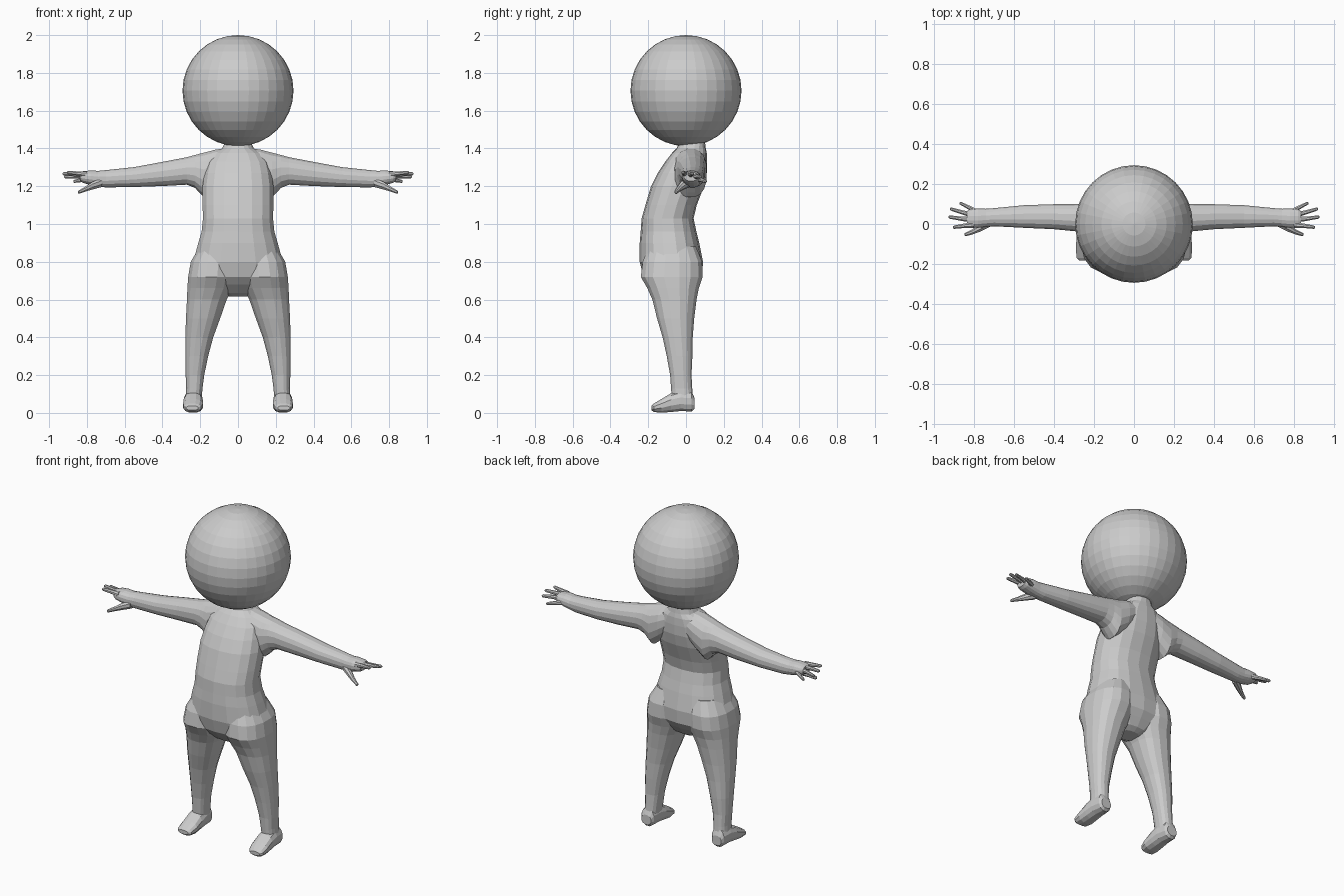
import bpy, bmesh
from math import cos, sin, pi, copysign

# axis -> order in which (axis, a, b) is mapped to x, y, z
ORDER = {'x': lambda t, a, b: (t, a, b),
         'y': lambda t, a, b: (a, t, b),
         'z': lambda t, a, b: (a, b, t)}


def loft(name, axis, stations, side=1, sides=16, power=2.3):
    """Closed skin through rounded sections (t, a0, a1, b0, b1) along an axis."""
    bm = bmesh.new()
    rings = []
    for t, a0, a1, b0, b1 in stations:
        ring = []
        for i in range(sides):
            an = 2 * pi * (i + 0.5) / sides
            ca, sa = cos(an), sin(an)
            a = (a0 + a1) / 2 + (a1 - a0) / 2 * copysign(abs(ca) ** (2 / power), ca)
            b = (b0 + b1) / 2 + (b1 - b0) / 2 * copysign(abs(sa) ** (2 / power), sa)
            x, y, z = ORDER[axis](t, a, b)
            ring.append(bm.verts.new((x * side, y, z)))
        rings.append(ring)
    for r, q in zip(rings, rings[1:]):
        for i in range(sides):
            j = (i + 1) % sides
            bm.faces.new((r[i], r[j], q[j], q[i]))
    bm.faces.new(rings[0])
    bm.faces.new(rings[-1])
    bmesh.ops.recalc_face_normals(bm, faces=bm.faces)
    me = bpy.data.meshes.new(name)
    bm.to_mesh(me)
    bm.free()
    ob = bpy.data.objects.new(name, me)
    bpy.context.collection.objects.link(ob)
    return ob


def finger(name, points, side):
    """Tapered digit through points (x, y, z, radius)."""
    x, y, z, r = points[-1]
    pts = points + [(x + 0.006, y, z, r * 0.5)]
    return loft(name, 'x', [(x, y - r, y + r, z - r, z + r) for x, y, z, r in pts],
                side, 8, 2)


# Torso: neck down to crotch (z, half width, front, back)
torso = [(1.44, .065, -.03, .10), (1.40, .085, -.05, .105), (1.375, .13, -.075, .11),
         (1.33, .165, -.11, .112), (1.27, .18, -.15, .11), (1.20, .19, -.185, .095),
         (1.10, .19, -.215, .057), (1.03, .188, -.235, .04), (.96, .195, -.24, .055),
         (.90, .213, -.245, .07), (.80, .24, -.245, .09), (.72, .235, -.225, .085),
         (.68, .20, -.19, .06), (.635, .12, -.14, .03), (.617, .06, -.10, 0)]
body = loft("body", 'z', [(z, -w, w, f, b) for z, w, f, b in torso], sides=18)

# Limb sections for one side
leg = [(.88, .02, .205, -.20, .055), (.80, .012, .252, -.232, .088),
       (.72, .015, .266, -.242, .091), (.66, .028, .27, -.207, .07),
       (.60, .058, .272, -.18, .058), (.50, .093, .277, -.155, .045),
       (.40, .13, .28, -.125, .037), (.30, .157, .28, -.103, .035),
       (.20, .178, .278, -.085, .03), (.13, .187, .275, -.08, .034),
       (.06, .193, .279, -.075, .039)]
foot = [(.045, .205, .27, .02, .08), (.03, .195, .28, .006, .115),
        (-.03, .187, .287, .008, .12), (-.08, .185, .29, .003, .105),
        (-.13, .184, .292, 0, .075), (-.17, .194, .288, .004, .05),
        (-.183, .21, .275, .014, .038)]
arm = [(.05, -.05, .10, 1.26, 1.405), (.12, -.065, .11, 1.19, 1.395),
       (.18, -.06, .11, 1.14, 1.38), (.205, -.052, .107, 1.165, 1.373),
       (.228, -.047, .104, 1.19, 1.367), (.27, -.04, .102, 1.207, 1.355),
       (.40, -.027, .10, 1.20, 1.33), (.55, -.02, .095, 1.195, 1.302),
       (.70, -.012, .08, 1.193, 1.286), (.74, -.015, .077, 1.198, 1.282),
       (.78, -.02, .078, 1.206, 1.284), (.82, -.018, .075, 1.217, 1.28),
       (.836, -.01, .065, 1.227, 1.274)]
digits = [
    [(.80, -.004, 1.263, .016), (.85, -.009, 1.268, .012), (.90, -.016, 1.272, .009)],
    [(.80, .021, 1.259, .016), (.86, .026, 1.263, .012), (.923, .035, 1.266, .009)],
    [(.80, .044, 1.25, .016), (.855, .057, 1.252, .012), (.915, .075, 1.25, .009)],
    [(.78, .056, 1.239, .016), (.825, .082, 1.233, .012), (.866, .103, 1.226, .009)],
    [(.72, .01, 1.22, .026), (.77, -.018, 1.203, .022), (.81, -.04, 1.184, .014),
     (.842, -.052, 1.169, .01)]]

parts = []
for s in (1, -1):
    parts += [loft("leg", 'z', leg, s), loft("foot", 'y', foot, s, 12),
              loft("arm", 'x', arm, s)]
    parts += [finger("digit", d, s) for d in digits]

# Fuse the limbs into one continuous skin
bpy.context.view_layer.objects.active = body
for p in parts:
    m = body.modifiers.new("fuse", 'BOOLEAN')
    m.operation, m.solver, m.object = 'UNION', 'EXACT', p
    bpy.ops.object.modifier_apply(modifier=m.name)
    bpy.data.objects.remove(p, do_unlink=True)

# Head
bpy.ops.mesh.primitive_uv_sphere_add(segments=32, ring_count=16, radius=.294,
                                     location=(0, 0, 1.706))
bpy.context.object.name = "head"
